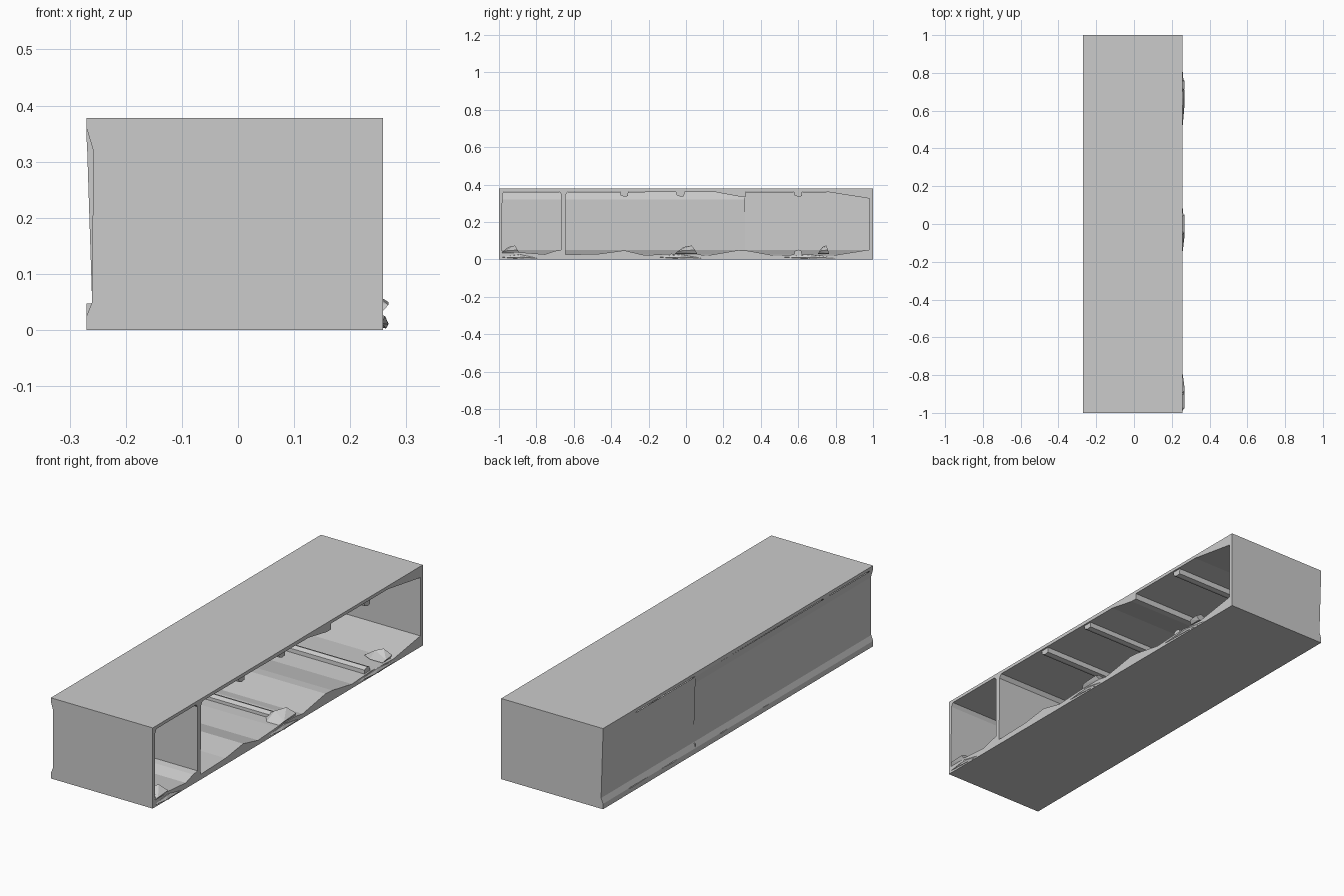
import bpy, bmesh
from mathutils import Vector

if "Cube" in bpy.data.objects:
    bpy.data.objects.remove(bpy.data.objects["Cube"])


def finish(bm, name):
    bmesh.ops.recalc_face_normals(bm, faces=bm.faces)
    me = bpy.data.meshes.new(name)
    bm.to_mesh(me)
    bm.free()
    ob = bpy.data.objects.new(name, me)
    bpy.context.collection.objects.link(ob)
    return ob


def prism(name, profile, axis, a, b):
    """Extrude a profile along x (y,z points) or along y (x,z points)."""
    def place(p, t):
        return (t, p[0], p[1]) if axis == 'x' else (p[0], t, p[1])
    bm = bmesh.new()
    face = bm.faces.new([bm.verts.new(place(p, a)) for p in profile])
    new = bmesh.ops.extrude_face_region(bm, geom=[face])['geom']
    move = Vector(place((0, 0), b - a))
    bmesh.ops.translate(bm, vec=move, verts=[v for v in new if isinstance(v, bmesh.types.BMVert)])
    return finish(bm, name)


def sheet(name, path, y0, y1):
    """Ribbon following an x,z path between two y positions."""
    bm = bmesh.new()
    rows = [[bm.verts.new((x, y, z)) for y in (y0, y1)] for x, z in path]
    for r, s in zip(rows, rows[1:]):
        bm.faces.new((r[0], r[1], s[1], s[0]))
    return finish(bm, name)


def hull(name, points):
    bm = bmesh.new()
    for p in points:
        bm.verts.new(p)
    bmesh.ops.convex_hull(bm, input=bm.verts)
    return finish(bm, name)


def subtract(target, cutter):
    mod = target.modifiers.new("cut", 'BOOLEAN')
    mod.operation, mod.solver, mod.object = 'DIFFERENCE', 'EXACT', cutter
    bpy.context.view_layer.objects.active = target
    bpy.ops.object.modifier_apply(modifier=mod.name)
    bpy.data.objects.remove(cutter)


STEP = 0.315
# Back wall profiles: dented along most of the length, straight at the far end
dented = [(-.27, .025), (-.26, .05), (-.258, .32), (-.27, .36)]
straight = [(-.27, .025), (-.26, .05), (-.27, .36)]

# Outer shell: floor, roof, ends and divider
shell = prism("shell", [(-.27, 0), (.258, 0), (.258, .378), (-.27, .378)], 'y', -1, 1)
outside = [(-.3, .36), (-.3, .025)]
subtract(shell, prism("notch_a", dented + outside, 'y', -1.1, STEP))
subtract(shell, prism("notch_b", straight + outside, 'y', STEP, 1.1))

# Two compartments with uneven floor and ceiling
small_cell = [(-.985, .045), (-.88, .037), (-.755, .027), (-.7, .045), (-.668, .05),
              (-.668, .35), (-.678, .363), (-.972, .363), (-.982, .345)]
large_cell = [(-.645, .025), (-.46, .03), (-.33, .048), (-.22, .022), (-.08, .03),
              (.06, .028), (.11, .02), (.28, .049), (.33, .046), (.475, .02),
              (.61, .027), (.78, .02), (.982, .052), (.982, .325), (.74, .363),
              (.32, .363), (.32, .335), (.29, .335), (.155, .36), (-.63, .363), (-.643, .345)]
for cell in (small_cell, large_cell):
    subtract(shell, prism("cell_cutter", cell, 'x', -.4, .4))

# Thin back wall and the sliver closing the step
sheet("back_wall_long", dented, -.99, STEP)
sheet("back_wall_short", straight, STEP, .99)
bm = bmesh.new()
bm.faces.new([bm.verts.new((x, STEP, z)) for x, z in dented[1:]])
finish(bm, "back_wall_step")

# Ceiling beams
for y in (-.33, -.03, .6):
    prism("ceiling_beam", [(y - .025, .366), (y - .02, .343), (y, .335),
                           (y + .02, .338), (y + .022, .366)], 'x', -.26, .25)

# Floor strips
for y in (0, .6):
    prism("floor_strip", [(y - .022, .018), (y - .02, .043), (y, .052),
                          (y + .018, .045), (y + .02, .018)], 'x', -.258, .25)

# Rubble lumps on the floor near the opening
for y, half in ((-.94, .05), (0, .06), (.735, .03)):
    hull("rubble", [(.255, y - half, .03), (.255, y + half, .03), (.268, y - half * .7, .045),
                    (.268, y + half * .8, .05), (.23, y + half * .5, .074), (.2, y - half * .2, .066),
                    (.14, y, .025), (.19, y + half, .03), (.19, y - half, .03)])

# Chips standing proud of the lower lip
for a, b in ((-.998, -.78), (-.16, .1), (.5, .83)):
    m = (a + b) / 2
    hull("lip_chip", [(.256, a, .012), (.256, b, .004), (.268, m - .03, .01),
                      (.268, m + .02, .012), (.264, m, .003), (.262, m, .025), (.256, m, .027)])
